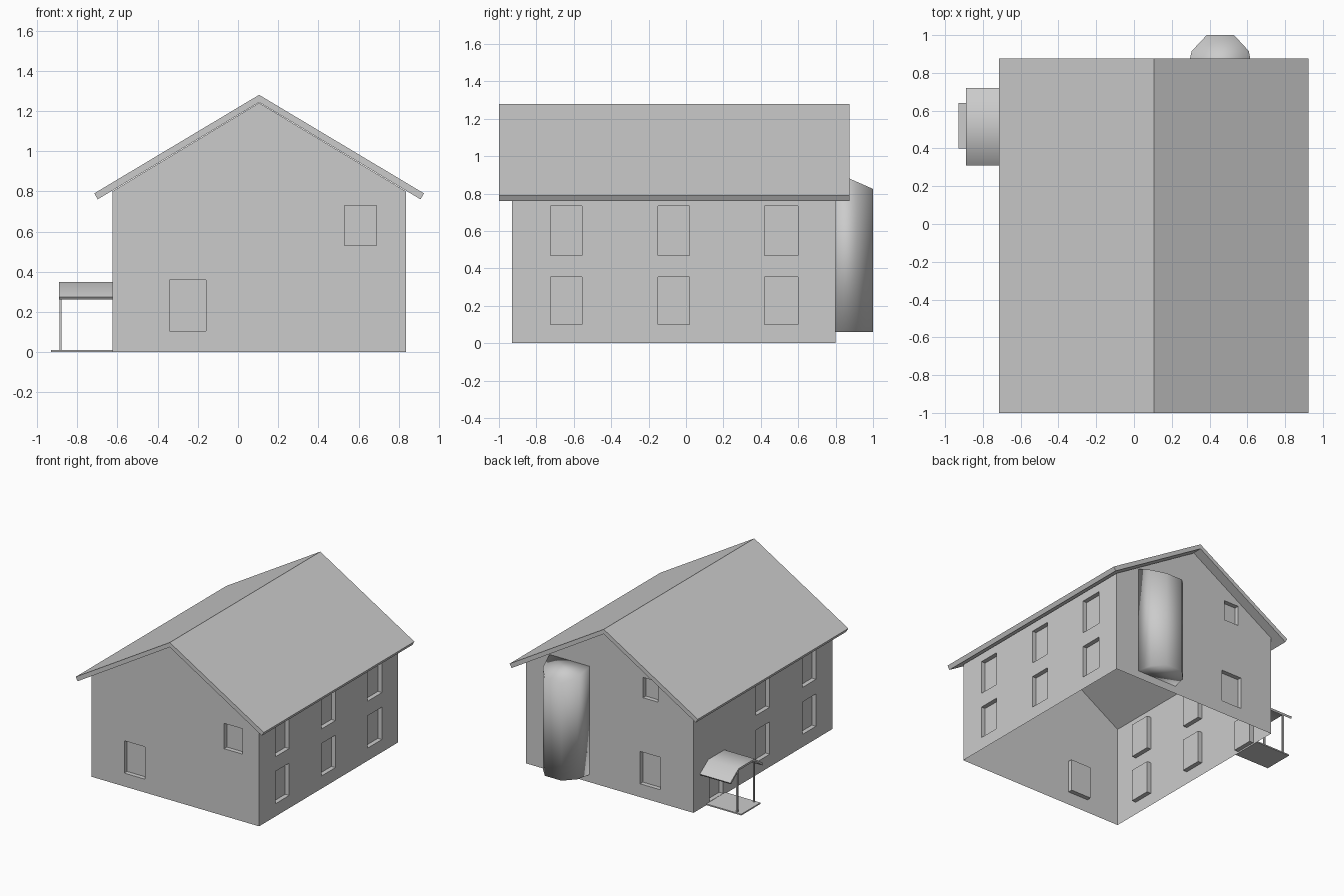
import bpy, bmesh
from mathutils import Vector

if "Cube" in bpy.data.objects:
    bpy.data.objects.remove(bpy.data.objects["Cube"])


def make(name, bm, smooth=False):
    bmesh.ops.recalc_face_normals(bm, faces=bm.faces[:])
    for f in bm.faces:
        f.smooth = smooth
    me = bpy.data.meshes.new(name)
    bm.to_mesh(me)
    bm.free()
    ob = bpy.data.objects.new(name, me)
    bpy.context.collection.objects.link(ob)
    return ob


def prism(name, profile, offset, smooth=False):
    """Extrude a closed loop of 3D points along an offset."""
    bm = bmesh.new()
    face = bm.faces.new([bm.verts.new(p) for p in profile])
    ext = bmesh.ops.extrude_face_region(bm, geom=[face], use_keep_orig=True)
    moved = [g for g in ext['geom'] if isinstance(g, bmesh.types.BMVert)]
    bmesh.ops.translate(bm, verts=moved, vec=Vector(offset))
    return make(name, bm, smooth)


def add_box(bm, x0, x1, y0, y1, z0, z1):
    vs = bmesh.ops.create_cube(bm, size=1)['verts']
    for v in vs:
        v.co = ((x0 + x1) / 2 + v.co.x * (x1 - x0),
                (y0 + y1) / 2 + v.co.y * (y1 - y0),
                (z0 + z1) / 2 + v.co.z * (z1 - z0))


def box(name, *dims):
    bm = bmesh.new()
    add_box(bm, *dims)
    return make(name, bm)


XL, XR, YF, YB, XC = -0.625, 0.835, -0.93, 0.80, 0.105
D, OUT = 0.035, 0.05

# Gabled house walls
house = prism("house_walls", [(XL, YF, 0), (XR, YF, 0), (XR, YF, 0.80),
                              (XC, YF, 1.24), (XL, YF, 0.80)], (0, YB - YF, 0))

# Window and door recesses
bm = bmesh.new()
rows = [(0.10, 0.355), (0.47, 0.735)]
for y0, y1 in [(-0.725, -0.555), (-0.15, 0.02), (0.42, 0.60)]:
    for z0, z1 in rows:
        add_box(bm, XR - D, XR + OUT, y0, y1, z0, z1)
        if y0 < 0.3:
            add_box(bm, XL - OUT, XL + D, y0, y1, z0, z1)
add_box(bm, XL - OUT, XL + D, 0.43, 0.60, 0.012, 0.25)
for x0, x1, z0, z1 in [(-0.34, -0.16, 0.105, 0.36), (0.53, 0.69, 0.53, 0.73)]:
    add_box(bm, x0, x1, YF - OUT, YF + D, z0, z1)
for x0, x1, z0, z1 in [(-0.34, -0.16, 0.105, 0.36), (-0.315, -0.185, 0.79, 0.95)]:
    add_box(bm, x0, x1, YB - D, YB + OUT, z0, z1)
cutter = make("opening_cutter", bm)
cutter.hide_render = True
mod = house.modifiers.new("openings", 'BOOLEAN')
mod.operation = 'DIFFERENCE'
mod.solver = 'EXACT'
mod.object = cutter
bpy.context.view_layer.objects.active = house
bpy.ops.object.modifier_apply(modifier=mod.name)
bpy.data.objects.remove(cutter)

# The shell is open below and under the roof
bm = bmesh.new()
bm.from_mesh(house.data)
bm.normal_update()
gone = [f for f in bm.faces
        if all(v.co.z < 0.001 for v in f.verts)
        or (f.normal.z > 0.3 and f.calc_center_median().z > 0.96)]
bmesh.ops.delete(bm, geom=gone, context='FACES')
bm.to_mesh(house.data)
bm.free()

# Roof slab with overhanging eaves
half = [(0.82, 0.79), (0.803, 0.76)]
profile = [(XC, 1.28)] + [(XC + x, z) for x, z in half] + [(XC, 1.243)] \
    + [(XC - x, z) for x, z in reversed(half)]
prism("roof", [(x, -1.0, z) for x, z in profile], (0, 1.875, 0))

# Rounded bay on the back wall with a sloping top
plan = [(0.28, 0.80), (0.305, 0.915), (0.385, 1.0), (0.53, 1.0), (0.608, 0.915), (0.63, 0.80)]
bay = prism("back_bay", [(x, y, 0.06) for x, y in plan], (0, 0, 0.8), smooth=True)
for v in bay.data.vertices:
    if v.co.z > 0.5:
        v.co.z = 0.825 + (1.0 - v.co.y) * 0.44

# Side porch: floor slab, posts and bent canopy
box("porch_floor", -0.93, XL, 0.40, 0.64, 0, 0.01)
for i, y in enumerate((0.415, 0.625)):
    box(f"porch_post_{i + 1}", -0.889, -0.877, y - 0.006, y + 0.006, 0.01, 0.335)
outer = [(0.205, 0.275), (0.10, 0.35)]
inner = [(0.10, 0.335), (0.195, 0.262)]
yc = 0.515
loop = [(yc - a, z) for a, z in outer] + [(yc + a, z) for a, z in reversed(outer)] \
    + [(yc + a, z) for a, z in reversed(inner)] + [(yc - a, z) for a, z in inner]
canopy = prism("porch_canopy", [(-0.89, y, z) for y, z in loop], (XL + 0.89, 0, 0))
bpy.ops.object.select_all(action='DESELECT')
canopy.select_set(True)
bpy.context.view_layer.objects.active = canopy
bpy.ops.object.shade_smooth_by_angle(angle=0.8)
